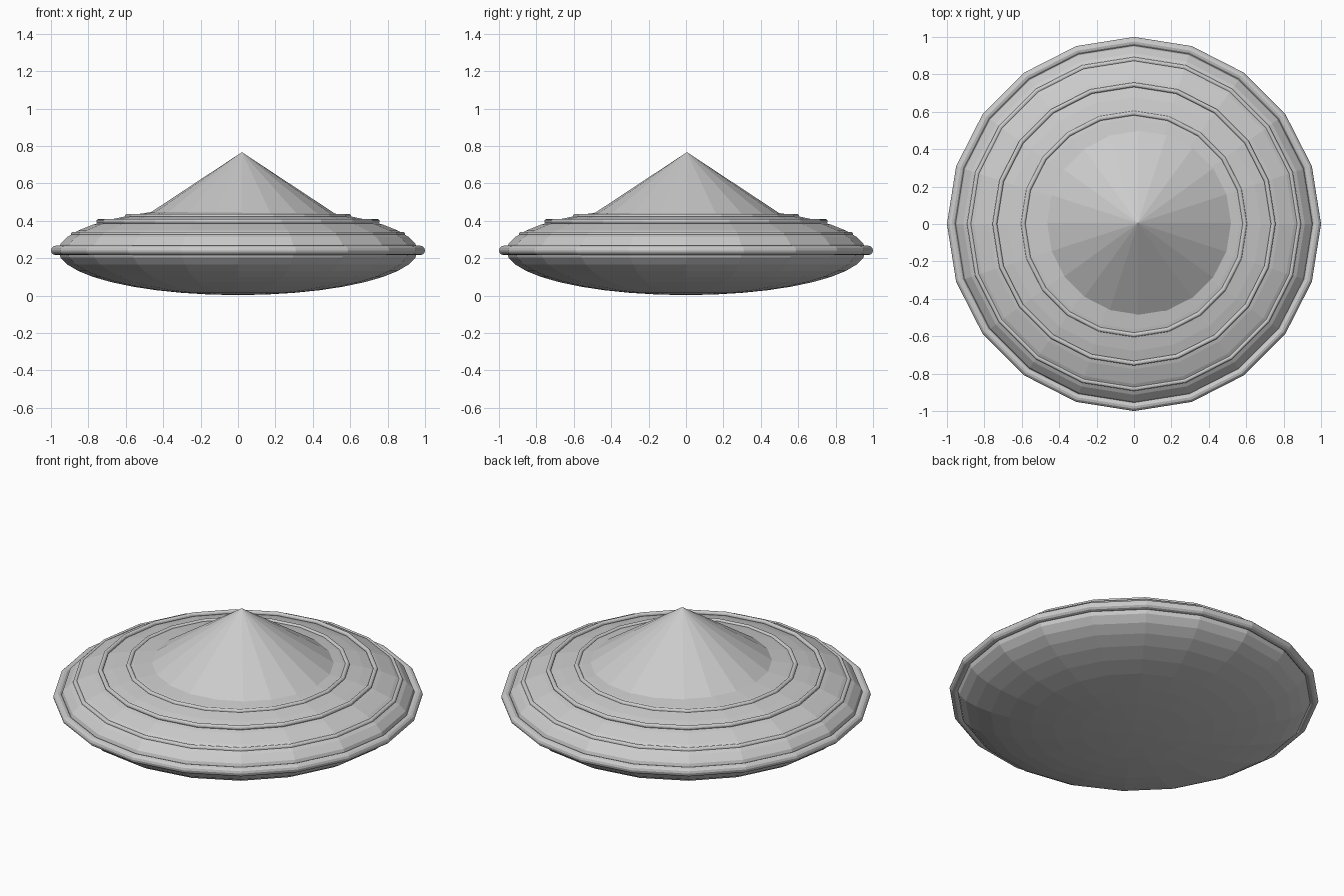
import bpy

if "Cube" in bpy.data.objects:
    bpy.data.objects.remove(bpy.data.objects["Cube"])

SIDES = 20
MID = 0.24  # height of the widest part


def ring(name, outer, z, minor):
    bpy.ops.mesh.primitive_torus_add(major_segments=SIDES, minor_segments=12,
                                     major_radius=outer - minor,
                                     minor_radius=minor, location=(0, 0, z))
    obj = bpy.context.object
    obj.name = name
    return obj


# Flattened saucer body
bpy.ops.mesh.primitive_uv_sphere_add(segments=SIDES, ring_count=20, radius=1,
                                     location=(0, 0, MID))
body = bpy.context.object
body.name = "saucer_body"
body.scale = (0.96, 0.96, 0.237)
bpy.ops.object.transform_apply(location=False, rotation=False, scale=True)

# Rim and the trim rings stepping up the top
ring("rim_ring", 1.0, 0.242, 0.025)
ring("lower_trim_ring", 0.893, 0.329, 0.0125)
ring("middle_trim_ring", 0.757, 0.397, 0.0125)
ring("upper_trim_ring", 0.605, 0.425, 0.0125)

# Pointed cap, slightly off centre, sunk into the body
apex, base, slope = 0.767, 0.40, 0.66
bpy.ops.mesh.primitive_cone_add(vertices=SIDES, radius1=(apex - base) / slope,
                                radius2=0, depth=apex - base,
                                location=(0.021, 0.005, (apex + base) / 2))
bpy.context.object.name = "cone_cap"
